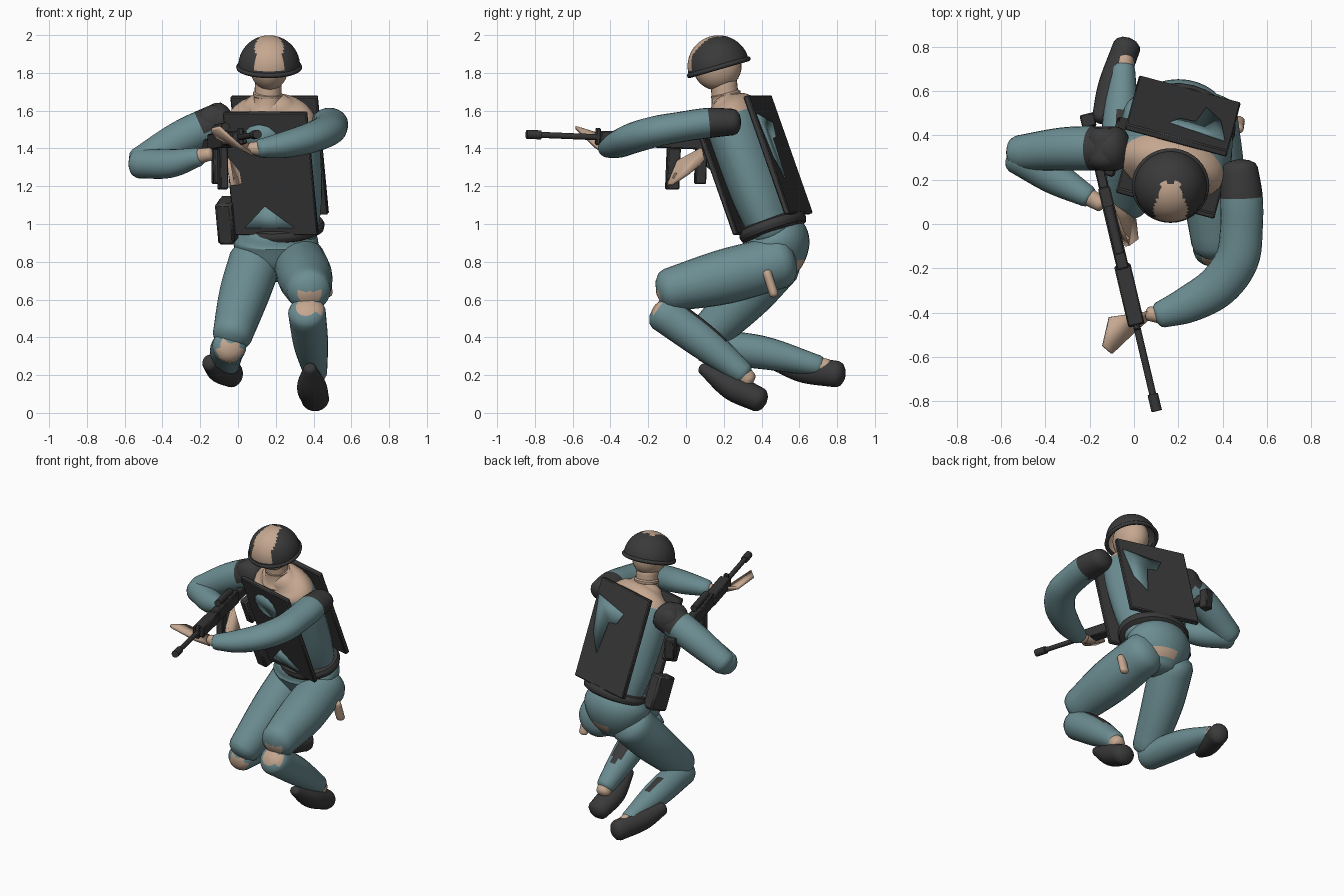
import bpy, bmesh, math
from mathutils import Matrix, Vector

cube = bpy.data.objects.get("Cube")
if cube:
    bpy.data.objects.remove(cube, do_unlink=True)


def material(name, rgb):
    m = bpy.data.materials.new(name)
    m.use_nodes = True
    m.diffuse_color = (*rgb, 1)
    m.node_tree.nodes["Principled BSDF"].inputs["Base Color"].default_value = (*rgb, 1)
    return m


TEAL = material("teal cloth", (0.15, 0.27, 0.29))
DARK = material("charcoal gear", (0.042, 0.042, 0.042))
SKIN = material("tan skin", (0.56, 0.39, 0.28))
GUN = material("black metal", (0.036, 0.036, 0.036))


def finish(name, bm, mats, frame=None, rule=None):
    """Turn a bmesh into an object; rule picks a material slot from a face centre."""
    bmesh.ops.recalc_face_normals(bm, faces=bm.faces[:])
    if rule:
        for f in bm.faces:
            f.material_index = int(rule(f.calc_center_median()))
    me = bpy.data.meshes.new(name)
    bm.to_mesh(me)
    bm.free()
    for m in mats:
        me.materials.append(m)
    ob = bpy.data.objects.new(name, me)
    bpy.context.collection.objects.link(ob)
    if frame:
        ob.matrix_world = frame
    bpy.ops.object.select_all(action="DESELECT")
    ob.select_set(True)
    bpy.context.view_layer.objects.active = ob
    bpy.ops.object.shade_smooth_by_angle(angle=math.radians(40))
    return ob


def smooth_path(pts, steps=6):
    """Catmull-Rom through (x, y, z, radius) points."""
    p = [Vector(q) for q in pts]
    p = [2 * p[0] - p[1]] + p + [2 * p[-1] - p[-2]]
    out = []
    for a, b, c, d in zip(p, p[1:], p[2:], p[3:]):
        for i in range(steps):
            t = i / steps
            out.append(0.5 * (2 * b + (c - a) * t + (2 * a - 5 * b + 4 * c - d) * t**2
                              + (3 * b - a - 3 * c + d) * t**3))
    return out + [p[-2]]


def tube(name, pts, mats, ref=(0, 0, 1), aspect=1.0, cap=0.6, frame=None, rule=None, sides=24):
    """Rounded tapered limb; aspect scales it across the ref axis."""
    path = smooth_path(pts)
    first = (path[0] - path[1]).to_3d().normalized()
    last = (path[-1] - path[-2]).to_3d().normalized()

    def ends(q, direction):
        res = []
        for k in (1, 2, 3):
            a = k * math.radians(28)
            pos = q.to_3d() + direction * q.w * cap * math.sin(a)
            res.append(Vector((*pos, q.w * math.cos(a))))
        return res
    path = ends(path[0], first)[::-1] + path + ends(path[-1], last)
    bm = bmesh.new()
    rings = []
    for i, q in enumerate(path):
        t = (path[min(i + 1, len(path) - 1)] - path[max(i - 1, 0)]).to_3d().normalized()
        a = Vector(ref)
        a = (a - t * a.dot(t)).normalized()
        b = t.cross(a)
        rings.append([bm.verts.new(q.to_3d() + q.w * (a * math.cos(s) + b * math.sin(s) * aspect))
                      for s in (2 * math.pi * j / sides for j in range(sides))])
    for r, n in zip(rings, rings[1:]):
        for j in range(sides):
            k = (j + 1) % sides
            bm.faces.new((r[j], r[k], n[k], n[j]))
    bm.faces.new(rings[0])
    bm.faces.new(rings[-1])
    return finish(name, bm, mats, frame, rule)


def box(name, loc, size, mat, frame, bevel=0.006):
    bm = bmesh.new()
    bmesh.ops.create_cube(bm, size=1, matrix=Matrix.Translation(loc) @ Matrix.Diagonal((*size, 1)))
    bmesh.ops.bevel(bm, geom=bm.edges[:], offset=bevel, segments=1, affect="EDGES")
    return finish(name, bm, [mat], frame)


def rod(name, y0, y1, radius, frame, z=0):
    bm = bmesh.new()
    m = Matrix.Translation((0, (y0 + y1) / 2, z)) @ Matrix.Rotation(math.pi / 2, 4, "X")
    bmesh.ops.create_cone(bm, cap_ends=True, segments=12, radius1=radius, radius2=radius,
                          depth=abs(y1 - y0), matrix=m)
    return finish(name, bm, [GUN], frame)


def sheet(name, pts, mat, thick, frame=None):
    bm = bmesh.new()
    bm.faces.new([bm.verts.new(p) for p in pts])
    ob = finish(name, bm, [mat], frame)
    mod = ob.modifiers.new("thickness", "SOLIDIFY")
    mod.thickness, mod.offset = thick, 0
    return ob


def near(point, dist):
    return lambda c: (c - Vector(point)).length < dist


def pose(loc, turn, tilt):
    return (Matrix.Translation(loc) @ Matrix.Rotation(math.radians(turn), 4, "Z")
            @ Matrix.Rotation(math.radians(tilt), 4, "X"))


# Torso and vest, leaning forward and turned
T = pose((0.22, 0.44, 0.95), -15, 20)
tube("torso", [(0, .035, -.02, .2), (0, .035, .2, .24), (0, .035, .5, .255), (0, .03, .66, .23),
               (0, .01, .73, .13)], [TEAL, SKIN], (1, 0, 0), 0.64, 0.3, T, lambda c: c.z > 0.64)
box("front_plate", (.015, -.114, .38), (.46, .028, .69), DARK, T)
box("back_plate", (-.012, .185, .375), (.475, .032, .665), DARK, T)
tube("vest_belt", [(0, .03, 0, .23), (0, .03, .025, .238), (0, .03, .05, .23)], [DARK],
     (1, 0, 0), 0.76, 0.1, T)
box("belt_pouch", (-.25, -.1, .11), (.09, .14, .23), DARK, T, 0.012)
box("side_pouch", (-.27, -.09, .42), (.06, .1, .18), DARK, T, 0.01)
sheet("front_patch_low", [(-.15, -.13, .08), (-.03, -.13, .2), (.12, -.13, .08)], TEAL, 0.008, T)
sheet("front_patch_high", [(-.02 + .1 * math.cos(a), -.13, .57 + .09 * math.sin(a))
                           for a in (i * math.pi / 6 for i in range(12))], TEAL, 0.008, T)
sheet("back_patch", [(.2, .203, .6), (-.06, .203, .55), (-.02, .203, .47), (.05, .203, .46),
                     (.08, .203, .24), (.16, .203, .36)], TEAL, 0.008, T)

# Neck, head and helmet
tube("neck", [(.155, .22, 1.6, .1), (.158, .21, 1.65, .075), (.16, .2, 1.75, .07)], [SKIN], (1, 0, 0))
tube("collar", [(.157, .213, 1.675, .078), (.158, .21, 1.69, .08)], [SKIN], (1, 0, 0), cap=0.2)
bm = bmesh.new()
bmesh.ops.create_uvsphere(bm, u_segments=24, v_segments=16, radius=1,
                          matrix=Matrix.Diagonal((.105, .13, .13, 1)))
finish("head", bm, [SKIN], pose((.165, .165, 1.838), 0, 14))
H = pose((.165, .172, 1.835), 0, 16)
bm = bmesh.new()
bmesh.ops.create_uvsphere(bm, u_segments=48, v_segments=28, radius=0.164)
bmesh.ops.delete(bm, geom=[v for v in bm.verts if v.co.z < -0.02], context="VERTS")
finish("helmet", bm, [DARK, SKIN], H,
       lambda c: abs(c.x) < 0.074 - 0.25 * max(c.y + 0.07, 0) and c.y < 0.06 and c.z > 0.01)
bpy.ops.mesh.primitive_torus_add(major_segments=40, minor_segments=8, major_radius=0.162,
                                 minor_radius=0.013)
brim = bpy.context.object
brim.name = "helmet_brim"
brim.data.materials.append(DARK)
brim.matrix_world = H @ Matrix.Translation((0, 0, -.005))
bpy.ops.object.shade_smooth_by_angle(angle=math.radians(60))

# Arms, with dark shoulder pads
tube("right_upper_arm", [(-.08, .34, 1.55, .1), (-.3, .34, 1.45, .098), (-.52, .32, 1.325, .08)],
     [TEAL, DARK], rule=near((-.09, .34, 1.56), .14))
tube("right_forearm", [(-.525, .305, 1.32, .078), (-.36, .21, 1.32, .076), (-.21, .125, 1.355, .05)],
     [TEAL])
tube("right_wrist", [(-.2, .12, 1.36, .04), (-.15, .09, 1.37, .035)], [SKIN])
tube("left_arm", [(.475, .25, 1.54, .07), (.485, .12, 1.535, .08), (.485, -.02, 1.515, .08),
                  (.465, -.16, 1.49, .082), (.38, -.28, 1.455, .08), (.25, -.36, 1.42, .07),
                  (.12, -.41, 1.4, .05)],
     [TEAL, DARK], aspect=1.2, rule=near((.475, .24, 1.54), .15))
tube("left_wrist", [(.12, -.41, 1.4, .04), (.07, -.405, 1.4, .033)], [SKIN])
tube("right_shoulder_pad", [(-.13, .29, 1.545, .085), (-.13, .39, 1.545, .085)], [DARK])

# Flat open hands
sheet("left_hand", [(.09, -.39, 1.41), (-.11, -.42, 1.46), (-.14, -.55, 1.5), (-.1, -.585, 1.51),
                    (.01, -.48, 1.41), (.08, -.42, 1.37)], SKIN, 0.02)
sheet("right_hand", [(-.19, .12, 1.37), (-.1, .08, 1.4), (-.05, -.05, 1.33), (-.03, -.1, 1.21),
                     (.01, -.07, 1.21), (0, .02, 1.27), (-.1, .09, 1.33)], SKIN, 0.025)

# Pelvis with a torn seat, and legs
tube("pelvis", [(.2, .45, .97, .2), (.2, .475, .9, .225), (.2, .485, .8, .185), (.2, .49, .73, .12)],
     [TEAL, SKIN], (1, 0, 0), 0.8, 0.3, sides=32,
     rule=lambda c: c.y > 0.53 and c.x > 0.16 and 0.76 < c.z < 0.805)
tube("right_thigh", [(.09, .48, .8, .14), (.03, .32, .62, .132), (-.03, .11, .41, .105)],
     [TEAL], (1, 0, 0))
tube("left_thigh", [(.325, .5, .8, .14), (.355, .2, .72, .145), (.375, -.09, .65, .115)],
     [TEAL, SKIN], (1, 0, 0), rule=near((.385, -.2, .585), .085))


def patches(knee, start, end, lift):
    """Tan knee (slot 1) and dark calf stripe (slot 2)."""
    def pick(c):
        if (c - Vector(knee)).length < 0.075:
            return 1
        return 2 if start < c.y < end and c.z > lift(c.y) else 0
    return pick


tube("right_shin", [(-.045, .1, .355, .09), (-.06, .4, .32, .088), (-.05, .7, .25, .055)],
     [TEAL, SKIN, DARK], (1, 0, 0),
     rule=patches((-.045, .03, .31), .2, .55, lambda y: .505 - .25 * y))
tube("left_shin", [(.365, -.12, .53, .1), (.385, .1, .37, .092), (.41, .3, .21, .062)],
     [TEAL, SKIN, DARK], (1, 0, 0),
     rule=patches((.385, -.2, .585), .02, .28, lambda y: .55 - .8 * y))
tube("right_ankle", [(-.05, .68, .25, .05), (-.045, .75, .24, .045)], [SKIN], (1, 0, 0))
tube("left_ankle", [(.41, .28, .22, .055), (.41, .33, .175, .048)], [SKIN], (1, 0, 0))
tube("right_boot", [(-.15, .48, .265, .045), (-.1, .62, .23, .07), (-.033, .8, .205, .07)],
     [DARK], (0, 0, 1), 0.9)
tube("left_boot", [(.38, .09, .235, .035), (.39, .24, .14, .078), (.41, .385, .07, .073)],
     [DARK], (1, 0, 0), 0.9)
tube("hip_strap", [(.465, .43, .74, .03), (.47, .465, .63, .03)], [SKIN], (1, 0, 0), 0.8)

# Rifle, built along its own axis
R = pose((-.097, 0, 1.44), 13.3, -2.3)
rod("rifle_barrel", -.85, -.44, .016, R)
rod("rifle_muzzle", -.868, -.79, .024, R)
rod("rifle_scope", -.14, .08, .022, R, .07)
for part, y, z, size in [
        ("rifle_front_sight", -.48, .005, (.03, .025, .09)),
        ("rifle_handguard", -.33, 0, (.075, .28, .07)),
        ("rifle_receiver", -.02, 0, (.055, .38, .085)),
        ("rifle_scope_mount", -.03, .045, (.02, .1, .04)),
        ("rifle_magazine", -.065, -.15, (.045, .07, .22)),
        ("rifle_grip", .085, -.125, (.04, .06, .2)),
        ("rifle_stock", .32, -.01, (.045, .32, .06)),
        ("rifle_butt", .48, -.02, (.065, .06, .13))]:
    box(part, (0, y, z), size, GUN, R)
